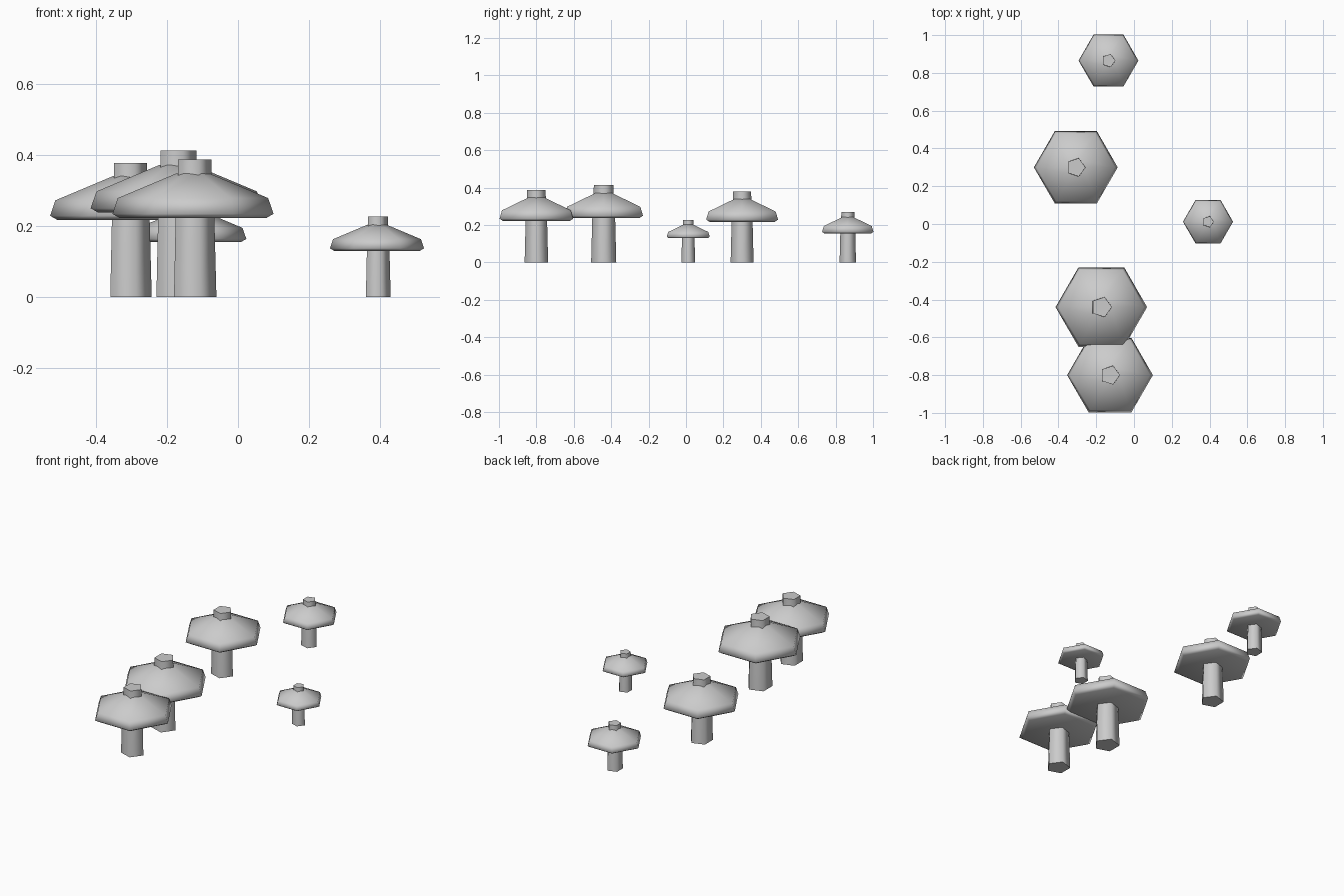
import bpy, bmesh
from math import cos, sin, tau, radians

cube = bpy.data.objects.get("Cube")
if cube:
    bpy.data.objects.remove(cube, do_unlink=True)

grey = bpy.data.materials.new("plain_grey")
grey.use_nodes = True
colour = (0.6, 0.6, 0.6, 1)
grey.diffuse_color = colour
grey.node_tree.nodes["Principled BSDF"].inputs["Base Color"].default_value = colour

# (radius, height) profiles as fractions of the mushroom height
STEM = [(0.171, 0), (0.156, 0.57), (0.137, 0.87), (0.135, 1)]
CAP = [(0.535, 0.575), (0.587, 0.605), (0.548, 0.72), (0.12, 0.9)]


def lathe(name, profile, sides, location, size):
    """Closed solid with a regular polygon at every profile point."""
    bm = bmesh.new()
    rings = [[bm.verts.new((r * cos(tau * i / sides), r * sin(tau * i / sides), z))
              for i in range(sides)] for r, z in profile]
    for low, high in zip(rings, rings[1:]):
        for i in range(sides):
            j = (i + 1) % sides
            bm.faces.new((low[i], low[j], high[j], high[i]))
    bm.faces.new(rings[0][::-1])
    bm.faces.new(rings[-1])
    bmesh.ops.scale(bm, vec=(size, size, size), verts=bm.verts)
    mesh = bpy.data.meshes.new(name)
    bm.to_mesh(mesh)
    bm.free()
    mesh.materials.append(grey)
    obj = bpy.data.objects.new(name, mesh)
    obj.location = location
    bpy.context.collection.objects.link(obj)
    bpy.ops.object.select_all(action="DESELECT")
    obj.select_set(True)
    bpy.context.view_layer.objects.active = obj
    bpy.ops.object.shade_smooth_by_angle(angle=radians(80))


# Five mushrooms: x, y, height
MUSHROOMS = {
    "front": (-0.127, -0.8, 0.387),
    "tallest": (-0.173, -0.44, 0.413),
    "middle": (-0.308, 0.3, 0.378),
    "smallest": (0.392, 0.012, 0.226),
    "back": (-0.135, 0.865, 0.27),
}
for label, (x, y, height) in MUSHROOMS.items():
    lathe(label + "_stem", STEM, 5, (x, y, 0), height)
    lathe(label + "_cap", CAP, 6, (x, y, 0), height)
